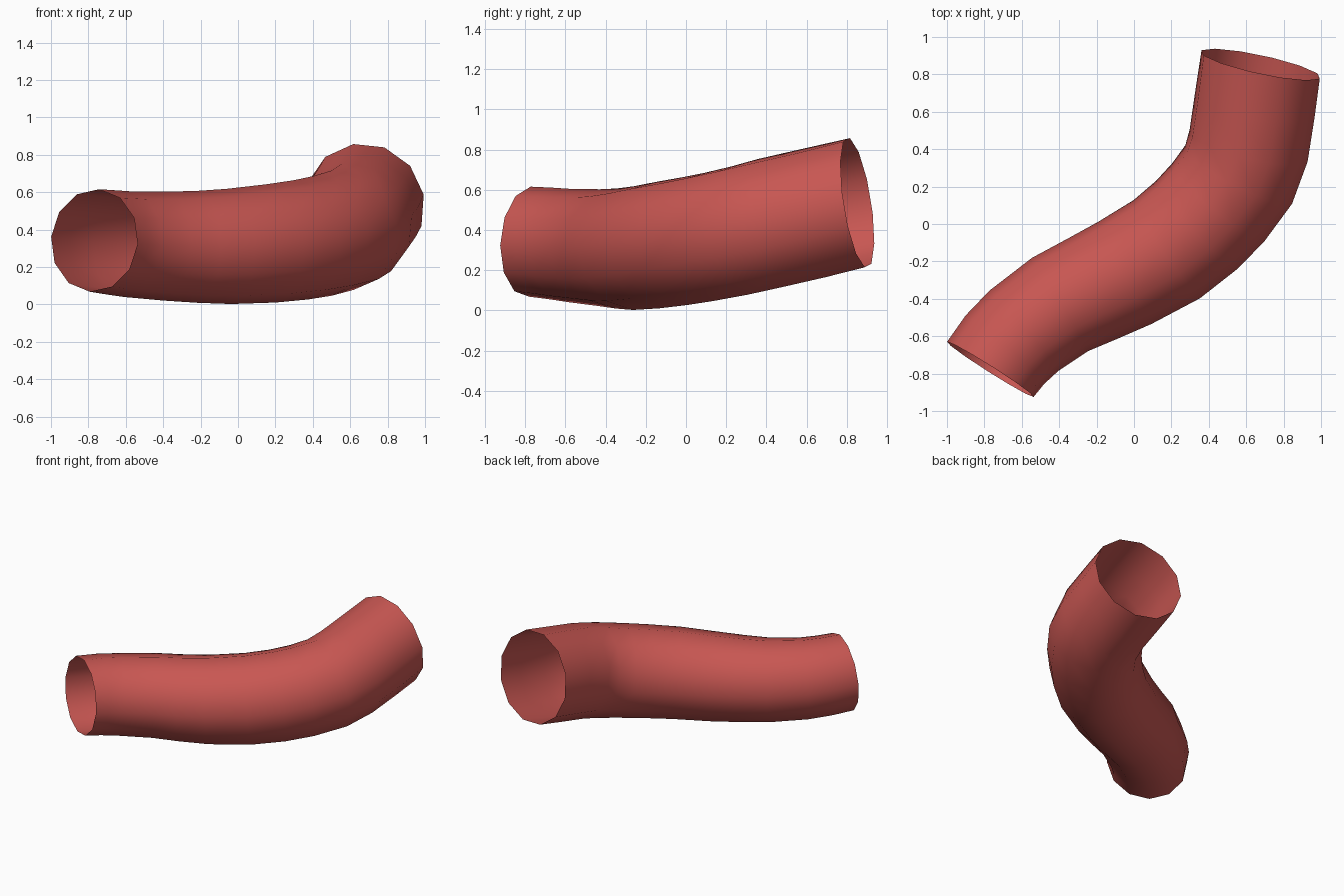
import bpy, bmesh, math
from mathutils import Vector

if "Cube" in bpy.data.objects:
    bpy.data.objects.remove(bpy.data.objects["Cube"])

SIDES = 12
# Centre line of the bent tube: x, y, z, radius
PATH = [
    (-0.768, -0.777, 0.342, 0.275),
    (-0.69, -0.672, 0.333, 0.279),
    (-0.59, -0.572, 0.322, 0.283),
    (-0.395, -0.430, 0.312, 0.291),
    (-0.22, -0.345, 0.308, 0.299),
    (-0.05, -0.262, 0.310, 0.308),
    (0.175, -0.135, 0.326, 0.317),
    (0.335, -0.005, 0.345, 0.321),
    (0.45, 0.115, 0.366, 0.324),
    (0.56, 0.265, 0.397, 0.327),
    (0.613, 0.42, 0.435, 0.329),
    (0.645, 0.63, 0.483, 0.329),
    (0.677, 0.853, 0.536, 0.329),
]
START_DIR = Vector((0.536, 0.845, -0.06))
END_DIR = Vector((0.21, 0.97, 0.15))

points = [Vector(p[:3]) for p in PATH]
last = len(points) - 1

bm = bmesh.new()
rings = []
for i, p in enumerate(points):
    if i == 0:
        t = START_DIR.normalized()
    elif i == last:
        t = END_DIR.normalized()
    else:
        t = ((p - points[i - 1]).normalized() + (points[i + 1] - p).normalized()).normalized()
    side = t.cross(Vector((0, 0, 1))).normalized()
    up = side.cross(t)
    twist = math.radians(-4 + 13 * i / last)
    ring = []
    for k in range(SIDES):
        a = twist + math.tau * k / SIDES
        ring.append(bm.verts.new(p + PATH[i][3] * (math.cos(a) * side + math.sin(a) * up)))
    rings.append(ring)

# Single-walled skin, open at both ends
for a, b in zip(rings, rings[1:]):
    for k in range(SIDES):
        n = (k + 1) % SIDES
        f = bm.faces.new((a[k], a[n], b[n], b[k]))
        f.smooth = True
# Make every face point away from the centre line
bm.normal_update()
f = bm.faces[:][0]
if f.normal.dot(f.calc_center_median() - (points[0] + points[1]) / 2) < 0:
    bmesh.ops.reverse_faces(bm, faces=bm.faces[:])

mesh = bpy.data.meshes.new("bent_tube")
bm.to_mesh(mesh)
bm.free()
tube = bpy.data.objects.new("bent_tube", mesh)
bpy.context.collection.objects.link(tube)

red = bpy.data.materials.new("soft_red")
red.diffuse_color = (0.58, 0.095, 0.085, 1)
red.use_nodes = True
red.node_tree.nodes["Principled BSDF"].inputs["Base Color"].default_value = red.diffuse_color
mesh.materials.append(red)
